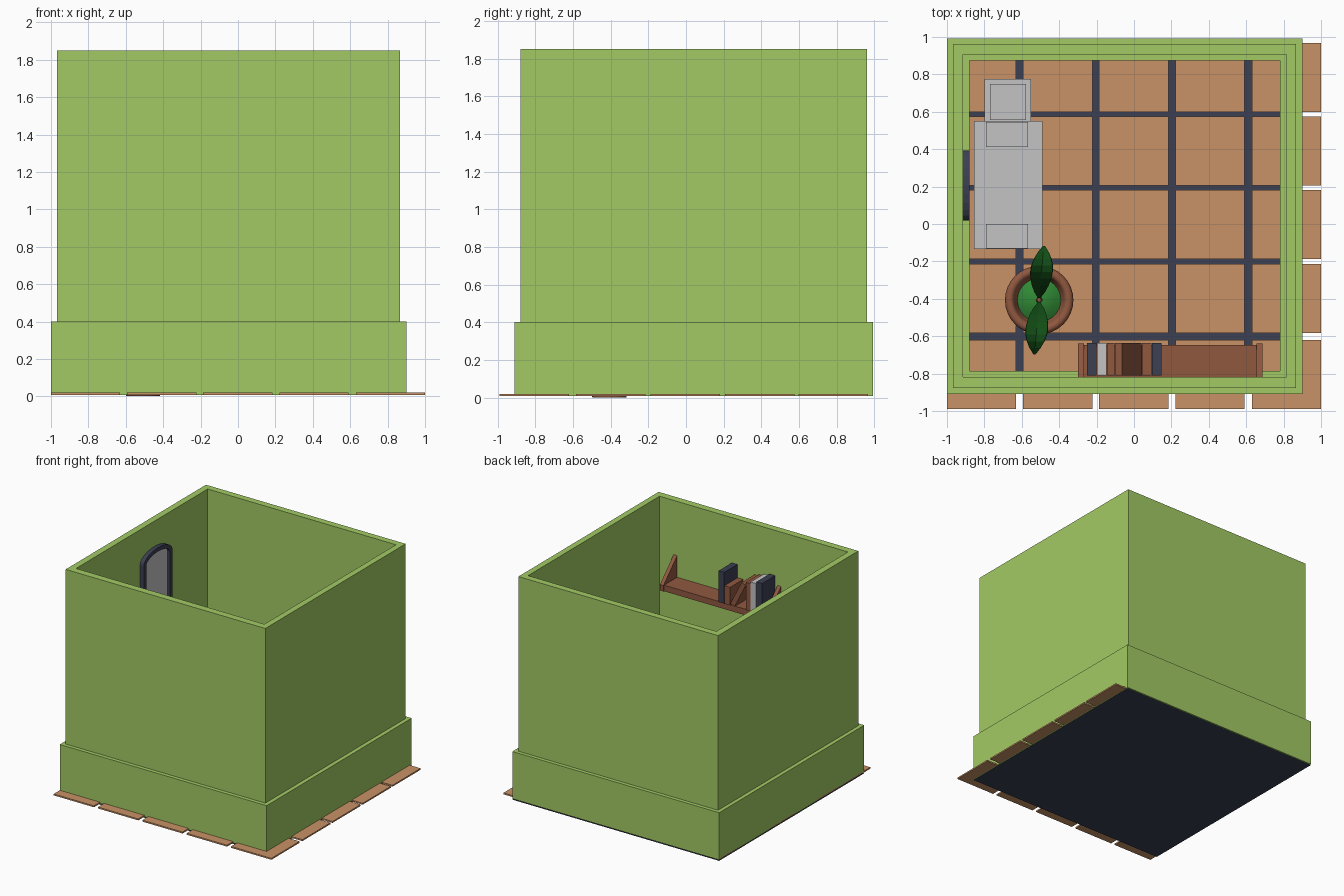
import bpy, bmesh, math
from mathutils import Matrix

if "Cube" in bpy.data.objects:
    bpy.data.objects.remove(bpy.data.objects["Cube"])


def material(name, rgb):
    m = bpy.data.materials.new(name)
    m.diffuse_color = (*rgb, 1)
    m.use_nodes = True
    m.node_tree.nodes["Principled BSDF"].inputs["Base Color"].default_value = m.diffuse_color
    return m


GREEN = material("wall green", (0.361, 0.591, 0.127))
TAN = material("tile tan", (0.578, 0.287, 0.133))
NAVY = material("dark navy", (0.045, 0.050, 0.084))
GREY = material("light grey", (0.552, 0.552, 0.552))
BROWN = material("wood brown", (0.279, 0.098, 0.051))
GRASS = material("grass green", (0.03, 0.25, 0.035))
LEAF = material("leaf green", (0.006, 0.075, 0.008))


def finish(name, bm, mat, smooth=False):
    bmesh.ops.recalc_face_normals(bm, faces=bm.faces)
    me = bpy.data.meshes.new(name)
    bm.to_mesh(me)
    bm.free()
    me.materials.append(mat)
    ob = bpy.data.objects.new(name, me)
    bpy.context.collection.objects.link(ob)
    if smooth:
        bpy.ops.object.select_all(action='DESELECT')
        ob.select_set(True)
        bpy.context.view_layer.objects.active = ob
        bpy.ops.object.shade_smooth_by_angle(angle=math.radians(40))
    return ob


def add_box(bm, x0, x1, y0, y1, z0, z1):
    m = Matrix.Translation(((x0 + x1) / 2, (y0 + y1) / 2, (z0 + z1) / 2)) \
        @ Matrix.Diagonal((x1 - x0, y1 - y0, z1 - z0, 1))
    return bmesh.ops.create_cube(bm, size=1, matrix=m)["verts"]


def box(name, mat, *dims):
    bm = bmesh.new()
    add_box(bm, *dims)
    return finish(name, bm, mat)


def prism(name, mat, loop, offset):
    """Polygon of 3D points pushed along an offset vector."""
    bm = bmesh.new()
    a = [bm.verts.new(p) for p in loop]
    b = [bm.verts.new([c + d for c, d in zip(p, offset)]) for p in loop]
    bm.faces.new(a)
    bm.faces.new(b)
    for i in range(len(a)):
        j = (i + 1) % len(a)
        bm.faces.new((a[i], a[j], b[j], b[i]))
    return finish(name, bm, mat)


def lathe(name, mat, profile, x, y, sides=32):
    bm = bmesh.new()
    vs = [bm.verts.new((x + r, y, z)) for r, z in profile]
    es = [bm.edges.new(p) for p in zip(vs, vs[1:])]
    bmesh.ops.spin(bm, geom=vs + es, cent=(x, y, 0), axis=(0, 0, 1),
                   angle=math.tau, steps=sides)
    bmesh.ops.remove_doubles(bm, verts=bm.verts, dist=1e-4)
    return finish(name, bm, mat, True)


# four walls: a wide base band and a thinner upper part, both open tubes
def ring_wall(name, outer, inner, z0, z1):
    bm = bmesh.new()
    loops = []
    for (x0, x1, y0, y1), z in ((outer, z0), (outer, z1), (inner, z1), (inner, z0)):
        loops.append([bm.verts.new(p) for p in
                      ((x0, y0, z), (x1, y0, z), (x1, y1, z), (x0, y1, z))])
    for k in range(4):
        a, b = loops[k], loops[(k + 1) % 4]
        for i in range(4):
            j = (i + 1) % 4
            bm.faces.new((a[i], a[j], b[j], b[i]))
    return finish(name, bm, GREEN)


ring_wall("base_wall", (-1, 0.9, -0.91, 0.993), (-0.88, 0.781, -0.787, 0.874), 0.008, 0.40)
ring_wall("upper_wall", (-0.968, 0.866, -0.878, 0.962), (-0.914, 0.816, -0.819, 0.907), 0.398, 1.85)

# dark sub-floor and the grid of floor tiles
bm = bmesh.new()
bm.faces.new([bm.verts.new((x, y, 0)) for x, y in
              ((-1, -0.91), (0.9, -0.91), (0.9, 0.993), (-1, 0.993))])
finish("floor_base", bm, NAVY)
bm = bmesh.new()
for x in (-1, -0.593, -0.186, 0.222, 0.63):
    for y in (-0.99, -0.584, -0.188, 0.207, 0.598):
        add_box(bm, x, x + 0.37, y, y + 0.369, 0.008, 0.02)
finish("floor_tiles", bm, TAN)

# dressing table with pedestals and small drawer units on top
box("table_top", GREY, -0.855, -0.49, -0.134, 0.55, 0.54, 0.58)
for k, (y0, y1) in enumerate(((-0.13, 0.0), (0.412, 0.546))):
    box(f"table_pedestal_{k}", GREY, -0.84, -0.51, y0, y1, 0.02, 0.54)
    box(f"table_drawer_unit_{k}", GREY, -0.79, -0.567, y0, y1, 0.58, 0.66)

# seat beside the table
box("seat_body", GREY, -0.80, -0.55, 0.552, 0.775, 0.02, 0.34)
box("seat_cushion", GREY, -0.77, -0.578, 0.556, 0.748, 0.34, 0.37)


# arched mirror on the left wall
def arch(x, inset):
    hw, z0, zs, rise = 0.187 - inset, 0.80 + inset, 1.56 - inset * 0.4, 0.08 - inset * 0.6
    pts = [(x, 0.207 - hw, z0), (x, 0.207 + hw, z0)]
    for i in range(13):
        a = math.pi * i / 12
        pts.append((x, 0.207 + hw * math.cos(a), zs + rise * math.sin(a)))
    return pts


bm = bmesh.new()
loops = [[bm.verts.new(p) for p in arch(x, d)] for x, d in
         ((-0.914, 0), (-0.879, 0), (-0.879, 0.032), (-0.914, 0.032))]
for k in range(4):
    a, b = loops[k], loops[(k + 1) % 4]
    for i in range(len(a)):
        j = (i + 1) % len(a)
        bm.faces.new((a[i], a[j], b[j], b[i]))
finish("mirror_frame", bm, NAVY)
prism("mirror_glass", GREY, arch(-0.912, 0.03), (0.012, 0, 0))

# wall shelf with a triangular end at each side
box("shelf_board", BROWN, -0.30, 0.687, -0.819, -0.647, 1.17, 1.22)
for k, x in enumerate((-0.30, 0.655)):
    prism(f"shelf_end_{k}", BROWN,
          [(x, -0.819, 1.17), (x, -0.64, 1.17), (x, -0.64, 1.22), (x, -0.819, 1.40)],
          (0.032, 0, 0))

# books: left edge, right edge, height, colour
for k, (x0, x1, h, mat) in enumerate((
        (-0.252, -0.20, 0.26, NAVY), (-0.198, -0.147, 0.245, GREY),
        (-0.145, -0.103, 0.23, BROWN), (0.042, 0.093, 0.15, BROWN),
        (0.095, 0.146, 0.26, NAVY))):
    box(f"book_{k}", mat, x0, x1, -0.81, -0.637, 1.22, 1.22 + h)
prism("leaning_book", BROWN,
      [(0.0, -0.81, 1.222), (0.04, -0.81, 1.235), (-0.065, -0.81, 1.44), (-0.102, -0.81, 1.425)],
      (0, 0.173, 0))

# plant pot with rounded rim, grass mound and stem
PX, PY = -0.507, -0.407
rim = [(0.158 + 0.025 * math.cos(a), 0.30 + 0.025 * math.sin(a))
       for a in (math.radians(-60 + 30 * i) for i in range(9))]
lathe("plant_pot", BROWN, [(0, 0.001), (0.09, 0.001), (0.155, 0.27)] + rim + [(0.125, 0.28), (0.11, 0.24)], PX, PY)
lathe("grass_mound", GRASS, [(0.116, 0.262), (0.08, 0.285), (0.04, 0.30), (0, 0.305)], PX, PY)
lathe("plant_stem", BROWN, [(0.018, 0.28), (0.012, 0.48), (0, 0.49)], PX, PY, 8)

# two arching folded leaves
for k, side in enumerate((1, -1)):
    bm = bmesh.new()
    rows = []
    for i in range(9):
        t = i / 8
        w = 0.006 + 0.052 * math.sin(math.pi * t) ** 0.8
        y = PY + side * (0.01 + 0.28 * t)
        z = 0.47 + 0.22 * math.sin(math.pi * 0.75 * t)
        cx = PX + side * 0.025 * t
        rows.append([bm.verts.new((cx + s * w, y, z + abs(s) * w * 0.4)) for s in (-1, 0, 1)])
    for a, b in zip(rows, rows[1:]):
        for i in range(2):
            bm.faces.new((a[i], a[i + 1], b[i + 1], b[i]))
    ob = finish(f"leaf_{k}", bm, LEAF)
    mod = ob.modifiers.new("thickness", 'SOLIDIFY')
    mod.thickness = 0.008
